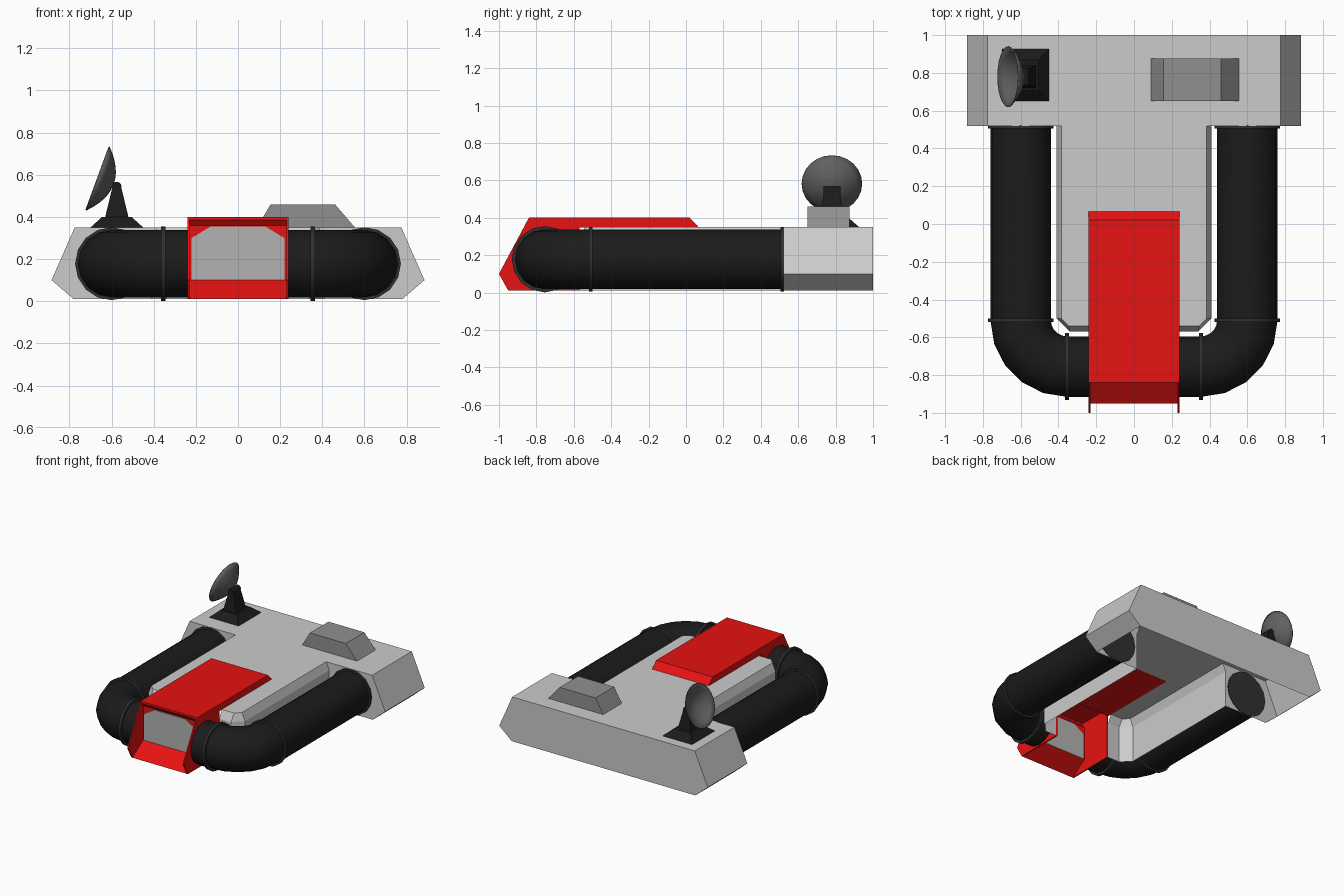
import bpy, bmesh, math
from mathutils import Vector, Matrix

if "Cube" in bpy.data.objects:
    bpy.data.objects.remove(bpy.data.objects["Cube"])


def material(name, r, g, b):
    m = bpy.data.materials.new(name)
    m.diffuse_color = (r, g, b, 1)
    m.use_nodes = True
    m.node_tree.nodes["Principled BSDF"].inputs["Base Color"].default_value = m.diffuse_color
    return m


RED = material("red", 0.8, 0.006, 0.006)
BLACK = material("black", 0.011, 0.011, 0.011)
CHARCOAL = material("charcoal", 0.03, 0.03, 0.03)
DARK = material("dark_grey", 0.12, 0.12, 0.12)
MID = material("mid_grey", 0.28, 0.28, 0.28)
GLASS = material("window_grey", 0.45, 0.45, 0.45)


def build(name, verts, faces, mat=None, smooth=False):
    me = bpy.data.meshes.new(name)
    me.from_pydata(verts, [], faces)
    bm = bmesh.new()
    bm.from_mesh(me)
    bmesh.ops.remove_doubles(bm, verts=bm.verts, dist=1e-5)
    bmesh.ops.recalc_face_normals(bm, faces=bm.faces)
    bm.to_mesh(me)
    bm.free()
    ob = bpy.data.objects.new(name, me)
    bpy.context.collection.objects.link(ob)
    if mat:
        me.materials.append(mat)
    if smooth:
        bpy.ops.object.select_all(action='DESELECT')
        ob.select_set(True)
        bpy.context.view_layer.objects.active = ob
        bpy.ops.object.shade_smooth_by_angle(angle=math.radians(35))
    return ob


def loft(loops, closed=True, caps=False):
    """Quads between successive loops of equal length."""
    n = len(loops[0])
    verts = [v for l in loops for v in l]
    faces = []
    for k in range(len(loops) - 1):
        for i in range(n if closed else n - 1):
            j = (i + 1) % n
            faces.append((k*n + i, k*n + j, (k+1)*n + j, (k+1)*n + i))
    if caps:
        faces += [tuple(range(n)), tuple(range((len(loops)-1)*n, len(loops)*n))]
    return verts, faces


def ring(c, axis, r, n=16):
    """Circle around a horizontal axis."""
    c, axis, up = Vector(c), Vector(axis).normalized(), Vector((0, 0, 1))
    side = axis.cross(up)
    return [c + r*(math.cos(2*math.pi*i/n)*up + math.sin(2*math.pi*i/n)*side) for i in range(n)]


def disc(name, c, axis, r, t, mat, n=16):
    a = Vector(axis) * t / 2
    build(name, *loft([ring(Vector(c) - a, axis, r, n), ring(Vector(c) + a, axis, r, n)], caps=True),
          mat, True)


def frustum(name, cx, cy, z0, z1, lo, hi, mat):
    q = ((-1, -1), (1, -1), (1, 1), (-1, 1))
    build(name, *loft([[(cx + a*h[0], cy + b*h[1], z) for a, b in q]
                       for z, h in ((z0, lo), (z1, hi))], caps=True), mat)


# Rear hull: shell open underneath, front wall open towards the middle hull
prof = [(-.78, .01), (-.885, .10), (-.775, .35), (.775, .35), (.885, .10), (.78, .01)]
v, f = loft([[(x, y, z) for x, z in prof] for y in (.52, 1.0)], closed=False)
f.append(tuple(range(6, 12)))
wall = [(.41, .01), (.78, .01), (.885, .10), (.775, .35), (.385, .35), (.41, .29)]
for s in (-1, 1):
    f.append(tuple(range(len(v), len(v) + 6)))
    v += [(s*x, .52, z) for x, z in wall]
build("rear_hull", v, f)

# Middle hull: bevelled shell, open underneath and below the cab
outer = [(.41, .52), (.41, -.50), (.34, -.57), (.24, -.57)]
inner = [(.385, .52), (.385, -.50), (.345, -.54), (.24, -.54)]
v, f = [], []
for s in (-1, 1):
    loops = [[(s*x, y, z) for x, y in o] for z, o in ((.01, outer), (.29, outer), (.35, inner))]
    lv, lf = loft(loops, closed=False)
    f += [tuple(i + len(v) for i in q) for q in lf]
    v += lv
top = [(x, y, .35) for x, y in inner] + [(-x, y, .35) for x, y in reversed(inner)]
f.append(tuple(range(len(v), len(v) + len(top))))
build("middle_hull", v + top, f)

# Cab: roof, window recess and sill in one strip, with two side plates
strip = [(-.57, .347), (.07, .347), (.02, .40), (-.84, .40), (-.84, .385),
         (-.82, .36), (-.82, .10), (-.95, .01)]
build("cab_shell", *loft([[(x, y, z) for y, z in strip] for x in (-.23, .23)], closed=False), RED)
plate = [(-1.0, .10), (-.84, .40), (.02, .40), (.07, .347), (-.57, .347), (-.57, .01), (-.95, .01)]
for s, side in ((-1, "left"), (1, "right")):
    build("cab_side_" + side, *loft([[(s*x, y, z) for y, z in plate] for x in (.23, .24)], caps=True), RED)

# Windscreen
win = [(-.22, .10), (-.22, .30), (-.13, .355), (.13, .355), (.22, .30), (.22, .10)]
build("windscreen", *loft([[(x, y, z) for x, z in win] for y in (-.826, -.816)], caps=True), GLASS)

# Bent side tubes and their collars
ZC, R = .178, .16
for s, side in ((-1, "left"), (1, "right")):
    path = [((.24, -.755), (1, 0))]
    for i in range(6):
        a = math.radians(18*i)
        path.append(((.355 + .245*math.sin(a), -.51 - .245*math.cos(a)), (math.cos(a), math.sin(a))))
    path.append(((.60, .52), (0, 1)))
    loops = [ring((s*p[0], p[1], ZC), (s*t[0], t[1], 0), R) for p, t in path]
    build("tube_" + side, *loft(loops, caps=True), BLACK, True)
    disc("front_collar_" + side, (s*.355, -.755, ZC), (1, 0, 0), .177, .02, CHARCOAL)
    disc("elbow_collar_" + side, (s*.60, -.51, ZC), (0, 1, 0), .173, .018, CHARCOAL)
    disc("rear_collar_" + side, (s*.60, .515, ZC), (0, 1, 0), .173, .018, CHARCOAL)

# Roof hatch
hatch = [(.09, .35), (.155, .46), (.46, .46), (.555, .35)]
build("roof_hatch", *loft([[(x, y, z) for x, z in hatch] for y in (.65, .875)], caps=True), MID)

# Antenna base, mast and pivot
frustum("antenna_base", -.575, .788, .35, .40, (.125, .138), (.07, .08), BLACK)
frustum("antenna_mast", -.575, .78, .40, .545, (.055, .06), (.02, .042), BLACK)
disc("antenna_pivot", (-.575, .78, .545), (0, 1, 0), .022, .09, BLACK, 12)

# Dish, opening to the left and tilted up
n, rd, depth = 24, .162, .08
loops = []
for k in range(1, 7):
    r = rd*k/6
    loops.append([(r*math.cos(2*math.pi*i/n), r*math.sin(2*math.pi*i/n), depth*((k/6)**2 - 1))
                  for i in range(n)])
v, f = loft(loops)
f += [(len(v), i, (i + 1) % n) for i in range(n)]
v.append((0, 0, -depth))
dish = build("dish", v, f, DARK, True)
dish.matrix_world = (Matrix.Translation((-.665, .78, .582))
                     @ Vector((-.94, 0, .345)).to_track_quat('Z', 'Y').to_matrix().to_4x4())
sol = dish.modifiers.new("thickness", 'SOLIDIFY')
sol.thickness = .006
